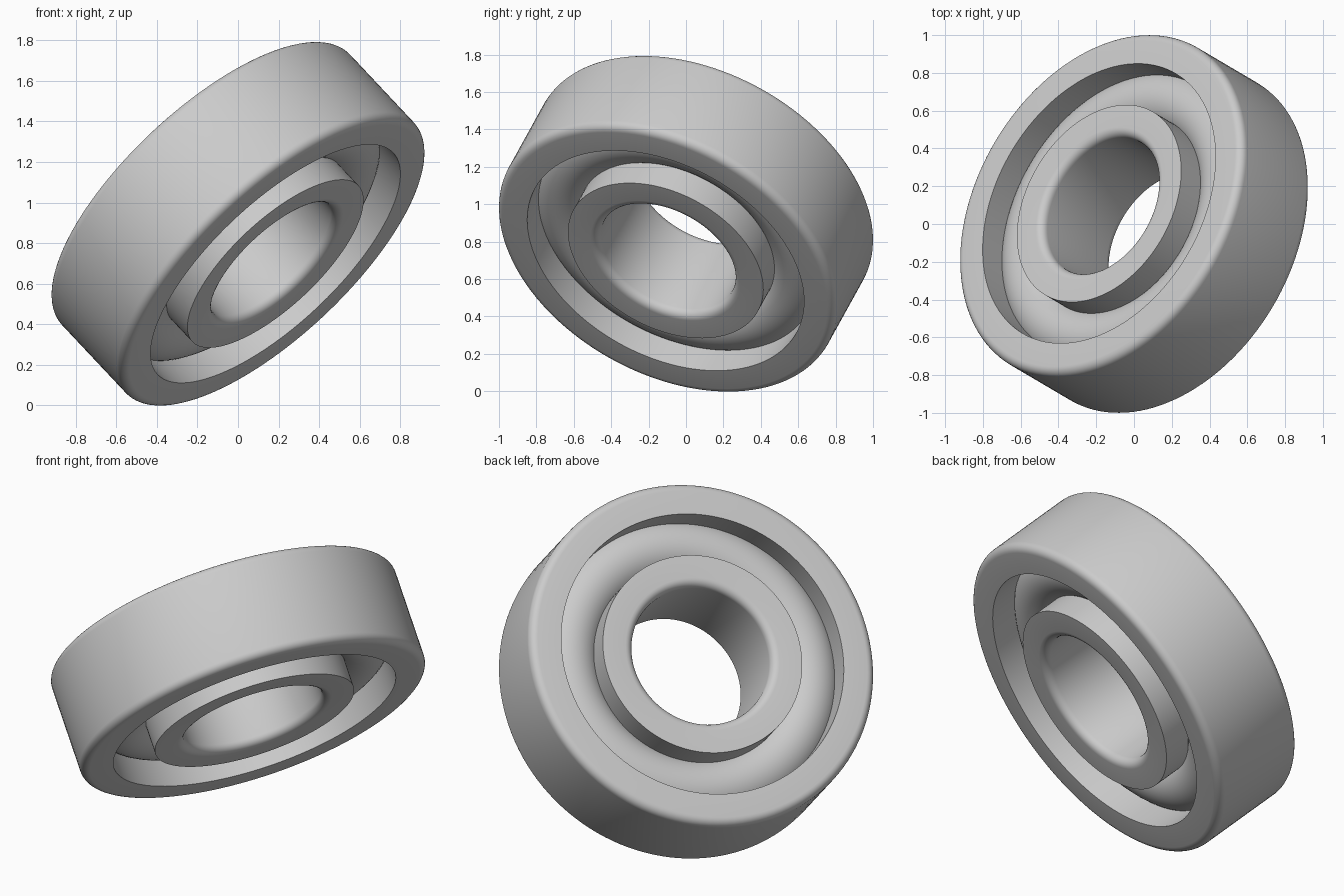
import bpy, bmesh, math
from mathutils import Vector

cube = bpy.data.objects.get("Cube")
if cube:
    bpy.data.objects.remove(cube, do_unlink=True)

SEGMENTS = 128
HALF = 0.2915          # half width of the bearing
FILLET = 0.045
AXIS = Vector((-0.635, 0.374, 0.676))
CENTRE = Vector((0, 0, 0.895))

steel = bpy.data.materials.new("steel grey")
steel.use_nodes = True
GREY = (0.6, 0.6, 0.6, 1)
steel.diffuse_color = GREY
steel.node_tree.nodes["Principled BSDF"].inputs["Base Color"].default_value = GREY


def arc(cx, cz, radius, start, end, steps):
    """Points on an arc in the radius / height plane, angles in degrees."""
    angles = [math.radians(start + (end - start) * i / steps) for i in range(steps + 1)]
    return [(cx + radius * math.cos(a), cz + radius * math.sin(a)) for a in angles]


def revolve(name, profile):
    """Spin a closed profile about the tilted bearing axis."""
    bm = bmesh.new()
    verts = [bm.verts.new((r, 0, z)) for r, z in profile]
    edges = [bm.edges.new((v, verts[i - 1])) for i, v in enumerate(verts)]
    bmesh.ops.spin(bm, geom=verts + edges, cent=(0, 0, 0), axis=(0, 0, 1),
                   angle=math.tau, steps=SEGMENTS, use_merge=False)
    bmesh.ops.remove_doubles(bm, verts=bm.verts, dist=0.0005)
    bmesh.ops.recalc_face_normals(bm, faces=bm.faces)
    mesh = bpy.data.meshes.new(name)
    bm.to_mesh(mesh)
    bm.free()
    mesh.materials.append(steel)
    obj = bpy.data.objects.new(name, mesh)
    bpy.context.collection.objects.link(obj)
    obj.location = CENTRE
    obj.rotation_euler = Vector((0, 0, 1)).rotation_difference(AXIS).to_euler()
    bpy.ops.object.select_all(action='DESELECT')
    obj.select_set(True)
    bpy.context.view_layer.objects.active = obj
    bpy.ops.object.shade_smooth_by_angle(angle=math.radians(35))
    return obj


# Outer race: rounded outside corners, sharp inside edges
OUTER, OUTER_BORE = 0.975, 0.798
edge_r, edge_z = OUTER - FILLET, HALF - FILLET
revolve("outer_race",
        [(OUTER_BORE, -HALF)]
        + arc(edge_r, -edge_z, FILLET, -90, 0, 6)
        + arc(edge_r, edge_z, FILLET, 0, 90, 6)
        + [(OUTER_BORE, HALF)])

# Inner race: rounded bore corners, sharp outside edges
BORE, INNER = 0.39, 0.563
edge_r = BORE + FILLET
revolve("inner_race",
        [(INNER, HALF)]
        + arc(edge_r, edge_z, FILLET, 90, 180, 6)
        + arc(edge_r, -edge_z, FILLET, 180, 270, 6)
        + [(INNER, -HALF)])

# Rolling ring: round section bulging between the races and sunk into both
revolve("rolling_ring", arc((INNER + OUTER_BORE) / 2, 0, 0.176, 0, 352.5, 47))
